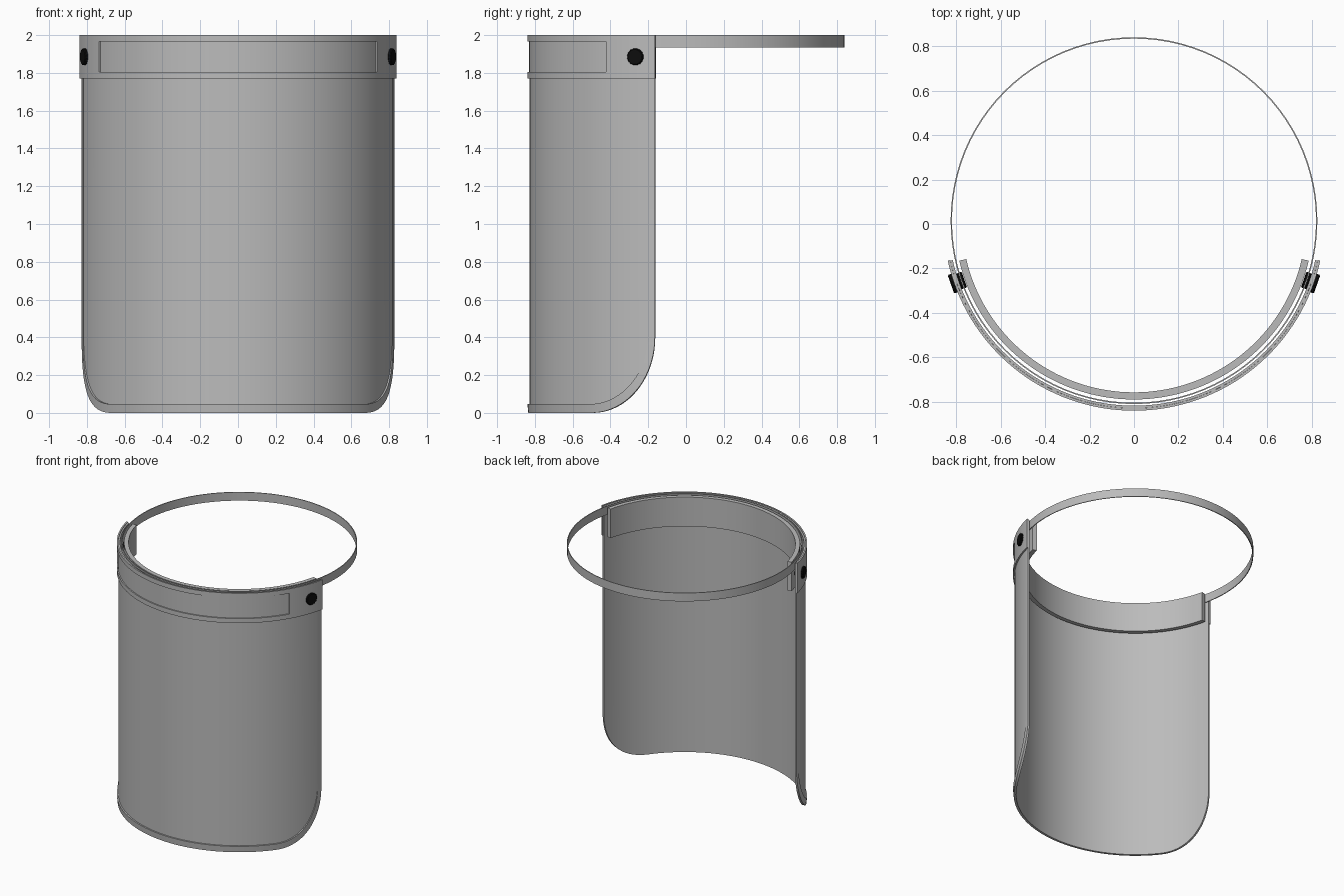
import bpy, bmesh, math
from mathutils import Vector, Matrix

if "Cube" in bpy.data.objects:
    bpy.data.objects.remove(bpy.data.objects["Cube"])

CY = 0.0176              # shared centre of the curved layers
R_SHIELD = 0.846         # outer radius of the visor sheet
Y_END = -0.165           # where the curved layers stop


def material(name, v):
    m = bpy.data.materials.new(name)
    m.diffuse_color = (v, v, v, 1)
    m.use_nodes = True
    m.node_tree.nodes["Principled BSDF"].inputs["Base Color"].default_value = m.diffuse_color
    return m


GREY = material("grey plastic", 0.5)
BLACK = material("black rubber", 0.004)


def pt(r, a, z, cy=CY):
    """Point on the curve; angle 0 faces the front."""
    return Vector((r * math.sin(a), cy - r * math.cos(a), z))


def angle_at(r, y):
    return math.acos((CY - y) / r)


def finish(name, bm, mat, smooth=True):
    bmesh.ops.recalc_face_normals(bm, faces=bm.faces)
    me = bpy.data.meshes.new(name)
    bm.to_mesh(me)
    bm.free()
    me.materials.append(mat)
    ob = bpy.data.objects.new(name, me)
    bpy.context.collection.objects.link(ob)
    if smooth:
        bpy.ops.object.select_all(action='DESELECT')
        ob.select_set(True)
        bpy.context.view_layer.objects.active = ob
        bpy.ops.object.shade_smooth_by_angle(angle=math.radians(30))
    return ob


def sweep(sections, closed=False):
    """Skin a row of matching cross-sections into a solid."""
    bm = bmesh.new()
    rows = [[bm.verts.new(p) for p in s] for s in sections]
    k = len(rows[0])
    pairs = list(zip(rows, rows[1:])) + ([(rows[-1], rows[0])] if closed else [])
    for a, b in pairs:
        for i in range(k):
            j = (i + 1) % k
            bm.faces.new((a[i], a[j], b[j], b[i]))
    if not closed:
        bm.faces.new(rows[0])
        bm.faces.new(rows[-1])
    return bm


def arc_angles(half, n):
    return [-half + 2 * half * i / n for i in range(n + 1)]


def box_section(r0, r1, z0, z1, a, cy=CY):
    return [pt(r0, a, z0, cy), pt(r1, a, z0, cy), pt(r1, a, z1, cy), pt(r0, a, z1, cy)]


# Head ring: full thin hoop
N = 96
finish("head_ring", sweep([box_section(0.819, 0.825, 1.935, 2.0, 2 * math.pi * i / N, 0.015)
                           for i in range(N)], closed=True), GREY)

# Forehead pad: thick inner cushion
finish("forehead_pad", sweep([box_section(0.775, 0.807, 1.77, 1.995, a)
                              for a in arc_angles(angle_at(0.807, Y_END), 64)]), GREY)

# Outer band with a sunken front panel
R_BAND = 0.8576
panel = 1.03
end = angle_at(R_BAND, Y_END)
angles = ([-end + (end - panel) * i / 8 for i in range(8)] + arc_angles(panel, 48)
          + [panel + (end - panel) * i / 8 for i in range(1, 9)])
bm = sweep([[pt(0.8465, a, 1.77), pt(R_BAND, a, 1.77), pt(R_BAND, a, 1.805),
             pt(R_BAND, a, 1.965), pt(R_BAND, a, 2.0), pt(0.8465, a, 2.0)] for a in angles])
sunk = []
for f in bm.faces:
    c = f.calc_center_median()
    a = math.atan2(c.x, CY - c.y)
    if abs(a) < panel and 1.81 < c.z < 1.96 and math.hypot(c.x, c.y - CY) > 0.852:
        sunk.append(f)
new = bmesh.ops.extrude_face_region(bm, geom=sunk)["geom"]
for v in new:
    if isinstance(v, bmesh.types.BMVert):
        a = math.atan2(v.co.x, CY - v.co.y)
        v.co = pt(R_BAND - 0.009, a, v.co.z)
bmesh.ops.delete(bm, geom=sunk, context='FACES')
finish("outer_band", bm, GREY)

# Lower outline of the visor: flat bottom, then rounded corners
flat = angle_at(R_SHIELD, -0.5)
corner = []
for i in range(1, 21):
    t = math.pi / 2 * i / 20
    corner.append((angle_at(R_SHIELD, -0.5 + 0.335 * math.sin(t)), 0.4 * (1 - math.cos(t))))
outline = ([(-a, z) for a, z in reversed(corner)] + [(a, 0.0) for a in arc_angles(flat, 48)]
           + corner)

# Visor sheet
finish("visor_sheet", sweep([box_section(R_SHIELD - 0.011, R_SHIELD, z, 1.995, a)
                             for a, z in outline]), GREY)

# Visor trim: raised edge along the bottom, corners and sides
edge = corner[-1][0]
path = [(-edge, 1.77), (-edge, 1.1)] + outline + [(edge, 1.1), (edge, 1.77)]
sections = []
for i, (a, z) in enumerate(path):
    a0, z0 = path[max(i - 1, 0)]
    a1, z1 = path[min(i + 1, len(path) - 1)]
    d = Vector(((a1 - a0) * R_SHIELD, z1 - z0)).normalized()
    fade = min(max((z - 0.05) / 0.35, 0), 1)
    lift = 0.011 * (1 - fade) + 0.002 * fade
    width = 0.047 * (1 - fade) + 0.035 * fade
    ai, zi = a - d.y * width / R_SHIELD, z + d.x * width
    sections.append([pt(R_SHIELD - 0.003, a, z), pt(R_SHIELD + lift * 0.6, a, z),
                     pt(R_SHIELD + lift, ai, zi), pt(R_SHIELD - 0.003, ai, zi)])
finish("visor_trim", sweep(sections), GREY)


# Ridged side buttons, outer head and inner nut on each side
def button(name, side, r0, r1, rad):
    a = side * angle_at(0.86, -0.267)
    out = Vector((math.sin(a), -math.cos(a), 0))
    tan = Vector((math.cos(a), math.sin(a), 0))
    rings = []
    for r, s in ((r0, 0.93), (r0 + 0.003, 1), (r1 - 0.004, 1), (r1, 0.9)):
        c = Vector((0, CY, 1.885)) + out * r
        ring = []
        for i in range(32):
            t = 2 * math.pi * i / 32
            q = rad * s * (1 if i % 2 else 0.94)
            ring.append(c + tan * q * math.cos(t) + Vector((0, 0, q * math.sin(t))))
        rings.append(ring)
    finish(name, sweep(rings), BLACK, smooth=False)


for side, label in ((-1, "left"), (1, "right")):
    button(label + "_button", side, 0.850, 0.873, 0.045)
    button(label + "_inner_nut", side, 0.809, 0.836, 0.038)
